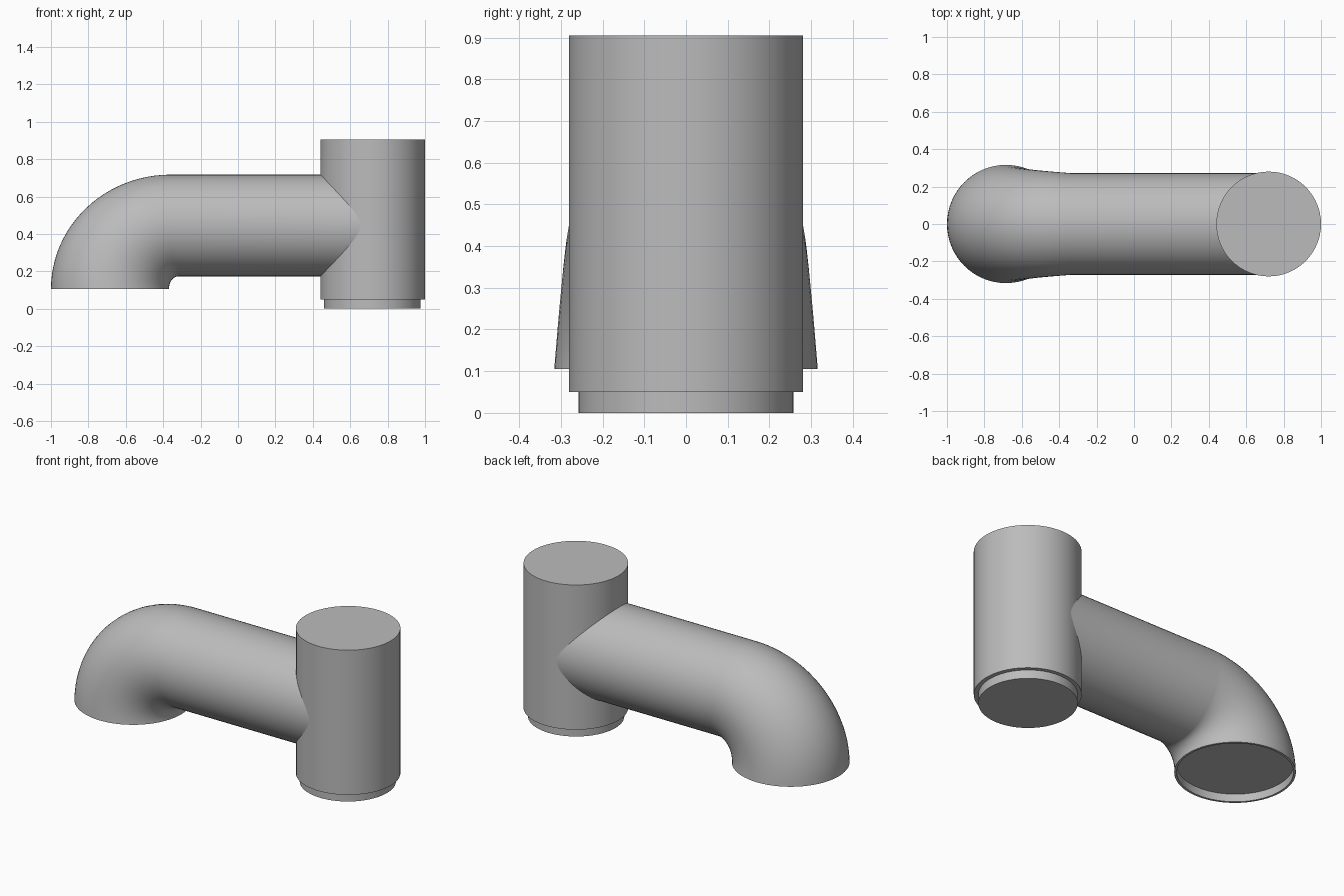
import bpy, bmesh, math
from mathutils import Vector

cube = bpy.data.objects.get("Cube")
if cube:
    bpy.data.objects.remove(cube, do_unlink=True)

SEG = 64

grey = bpy.data.materials.new("plain grey")
grey.use_nodes = True
colour = (0.5, 0.5, 0.5, 1)
grey.diffuse_color = colour
grey.node_tree.nodes["Principled BSDF"].inputs["Base Color"].default_value = colour


def loft(name, rings):
    """Skin a capped tube through elliptical rings of (centre, axis u, axis v)."""
    bm = bmesh.new()
    loops = []
    for c, u, v in rings:
        angles = [2 * math.pi * i / SEG for i in range(SEG)]
        loops.append([bm.verts.new(c + u * math.cos(a) + v * math.sin(a)) for a in angles])
    for a, b in zip(loops, loops[1:]):
        for i in range(SEG):
            j = (i + 1) % SEG
            bm.faces.new((a[i], a[j], b[j], b[i]))
    bm.faces.new(loops[0])
    bm.faces.new(loops[-1])
    bmesh.ops.recalc_face_normals(bm, faces=bm.faces)
    mesh = bpy.data.meshes.new(name)
    bm.to_mesh(mesh)
    bm.free()
    mesh.materials.append(grey)
    obj = bpy.data.objects.new(name, mesh)
    bpy.context.collection.objects.link(obj)
    bpy.ops.object.select_all(action="DESELECT")
    obj.select_set(True)
    bpy.context.view_layer.objects.active = obj
    bpy.ops.object.shade_smooth_by_angle(angle=math.radians(35))
    return obj


def flat_ring(x, z, r):
    return Vector((x, 0, z)), Vector((r, 0, 0)), Vector((0, r, 0))


# Upright cylinder with a narrower spigot under it
BODY_X = 0.72
loft("upright_body", [flat_ring(BODY_X, z, 0.28) for z in (0.05, 0.905)])
loft("bottom_spigot", [flat_ring(BODY_X - 0.002, z, 0.258) for z in (0, 0.06)])

# Horizontal pipe running into a flared elbow that turns down
PIPE_R, MOUTH_R, MOUTH_Z = 0.272, 0.316, 0.105
rings = [(Vector((BODY_X, 0, 0.445)), Vector((0, 0, PIPE_R)), Vector((0, PIPE_R, 0)))]
STEPS = 24
for k in range(STEPS + 1):
    t = k / STEPS
    s, c = math.sin(t * math.pi / 2), math.cos(t * math.pi / 2)
    outer = Vector((-0.36 - 0.64 * s, 0, MOUTH_Z + 0.612 * c))
    inner = Vector((-0.32 - 0.049 * s, 0, MOUTH_Z + 0.068 * c))
    half_width = PIPE_R + (MOUTH_R - PIPE_R) * t
    rings.append(((outer + inner) / 2, (outer - inner) / 2, Vector((0, half_width, 0))))

# Thin lip and shallow recess in the mouth
MOUTH_X = -0.685
rings.append(flat_ring(MOUTH_X, MOUTH_Z, -0.303))
rings.append(flat_ring(MOUTH_X, MOUTH_Z + 0.045, -0.303))
for i in (-1, -2):
    c, u, v = rings[i]
    rings[i] = (c, u, -v)
loft("elbow_pipe", rings)
